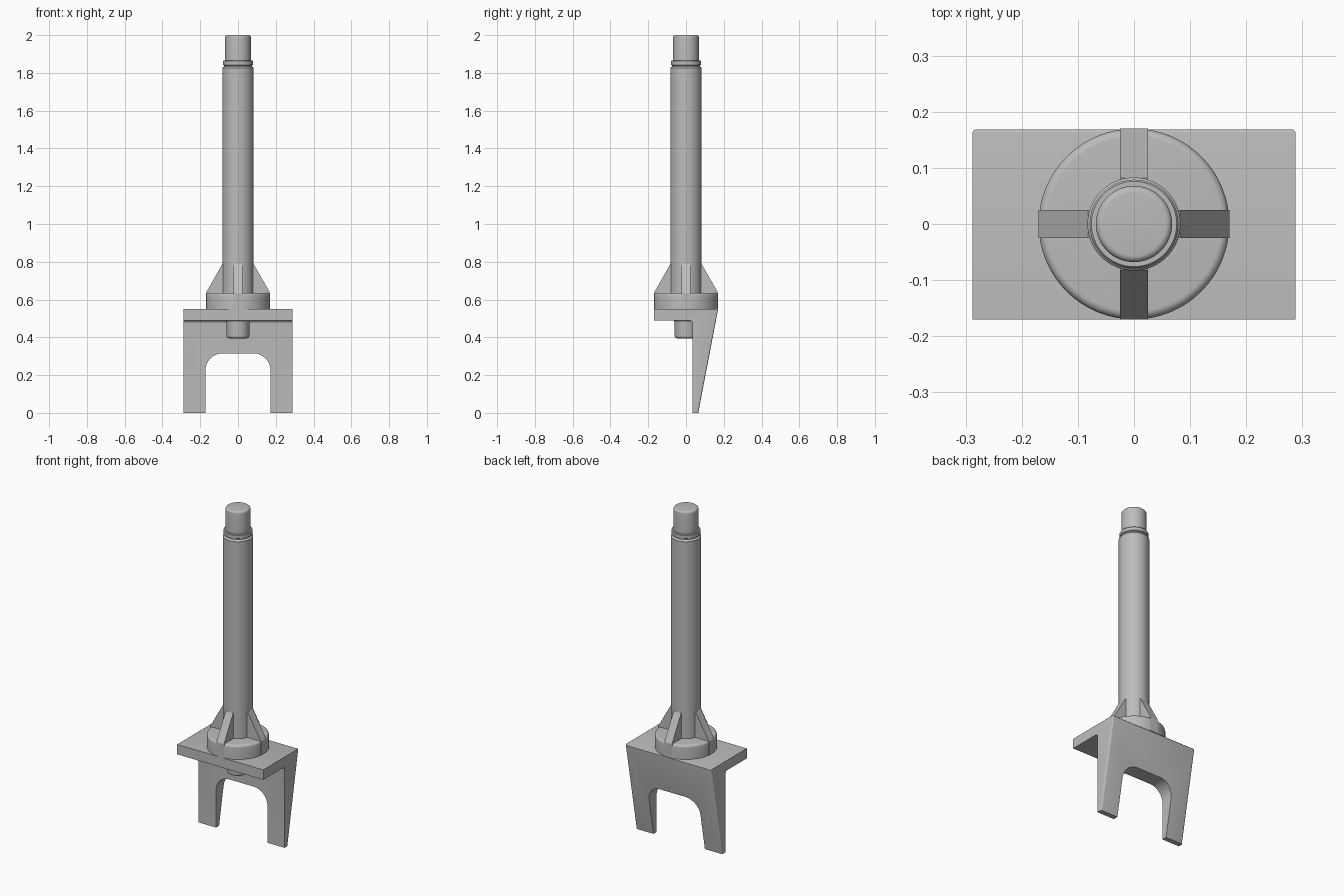
import bpy, bmesh, math
from mathutils import Matrix, Vector

if "Cube" in bpy.data.objects:
    bpy.data.objects.remove(bpy.data.objects["Cube"])

grey = bpy.data.materials.new("plain grey")
grey.use_nodes = True
COLOUR = (0.5, 0.5, 0.5, 1)
grey.diffuse_color = COLOUR
grey.node_tree.nodes["Principled BSDF"].inputs["Base Color"].default_value = COLOUR


def finish(name, bm):
    bmesh.ops.recalc_face_normals(bm, faces=bm.faces)
    mesh = bpy.data.meshes.new(name)
    bm.to_mesh(mesh)
    bm.free()
    mesh.materials.append(grey)
    obj = bpy.data.objects.new(name, mesh)
    bpy.context.collection.objects.link(obj)
    return obj


def smooth(obj):
    bpy.ops.object.select_all(action="DESELECT")
    obj.select_set(True)
    bpy.context.view_layer.objects.active = obj
    bpy.ops.object.shade_smooth_by_angle(angle=math.radians(35))


def arc(cx, cy, r, start, end, steps=6):
    """Points on an arc, angles in degrees."""
    angles = [math.radians(start + (end - start) * i / steps) for i in range(steps + 1)]
    return [(cx + r * math.cos(a), cy + r * math.sin(a)) for a in angles]


def prism(points, place, shift):
    """Extruded outline: place maps a 2D point to 3D, shift is the extrusion."""
    bm = bmesh.new()
    face = bm.faces.new([bm.verts.new(place(*p)) for p in points])
    ext = bmesh.ops.extrude_face_region(bm, geom=[face])
    bmesh.ops.translate(bm, vec=shift,
                        verts=[v for v in ext["geom"] if isinstance(v, bmesh.types.BMVert)])
    return bm


def lathe(name, profile, segments=64):
    bm = bmesh.new()
    verts = [bm.verts.new((r, 0, z)) for r, z in profile]
    edges = [bm.edges.new(pair) for pair in zip(verts, verts[1:])]
    bmesh.ops.spin(bm, geom=verts + edges, axis=(0, 0, 1), cent=(0, 0, 0),
                   angle=math.tau, steps=segments)
    bmesh.ops.remove_doubles(bm, verts=bm.verts, dist=1e-5)
    obj = finish(name, bm)
    smooth(obj)
    return obj


# Bracket: flat plate with a tapering back web, extruded sideways
HALF = 0.288
side = [(-0.17, 0.55), (-0.17, 0.49)] + arc(0.017, 0.472, 0.018, 90, 0)
side += [(0.035, 0), (0.065, 0), (0.17, 0.55)]
bm = prism(side, lambda y, z: (-HALF, y, z), (2 * HALF, 0, 0))
back = [e for e in bm.edges if all(v.co.y > 0.06 for v in e.verts)
        and max(v.co.z for v in e.verts) > 0.5]
bmesh.ops.bevel(bm, geom=back, offset=0.008, segments=3, profile=0.5, affect="EDGES")
bracket = finish("fork_bracket", bm)

# Rounded arch that leaves two legs
arch = [(-0.172, -0.1)] + arc(-0.082, 0.225, 0.09, 180, 90, 10)
arch += arc(0.082, 0.225, 0.09, 90, 0, 10) + [(0.172, -0.1)]
cutter = finish("arch_cutter", prism(arch, lambda x, z: (x, -0.1, z), (0, 0.4, 0)))
cutter.hide_render = True
cut = bracket.modifiers.new("arch", "BOOLEAN")
cut.operation = "DIFFERENCE"
cut.solver = "EXACT"
cut.object = cutter
bpy.context.view_layer.objects.active = bracket
bpy.ops.object.modifier_apply(modifier=cut.name)
bpy.data.objects.remove(cutter)
smooth(bracket)

# Stud under the plate, rounded at the bottom and flared where it meets the plate
lathe("lower_stud", [(0, 0.395)] + arc(0.047, 0.408, 0.013, -90, 0)
      + arc(0.073, 0.478, 0.013, 180, 90) + [(0.073, 0.5), (0, 0.5)])

# Round flange on the plate
lathe("flange", [(0, 0.549), (0.17, 0.549)] + arc(0.155, 0.62, 0.015, 0, 90)
      + [(0, 0.635)])

# Long shaft with a shoulder, narrow ring and reduced tip
lathe("shaft", [(0, 0.6), (0.083, 0.6), (0.083, 1.826), (0.078, 1.832), (0.074, 1.835),
                (0.074, 1.84), (0.079, 1.843), (0.079, 1.862), (0.076, 1.866),
                (0.068, 1.866)] + arc(0.056, 1.988, 0.012, 0, 90) + [(0, 2.0)])

# Four gussets around the shaft foot
gusset = [(0.05, 0.551), (0.17, 0.551), (0.17, 0.635), (0.082, 0.79), (0.05, 0.79)]
for i, label in enumerate(("left", "back", "right", "front")):
    bm = prism(gusset, lambda r, z: (r, -0.025, z), Vector((0, 0.05, 0)))
    bm.transform(Matrix.Rotation(i * math.pi / 2, 4, "Z"))
    finish(label + "_gusset", bm)
